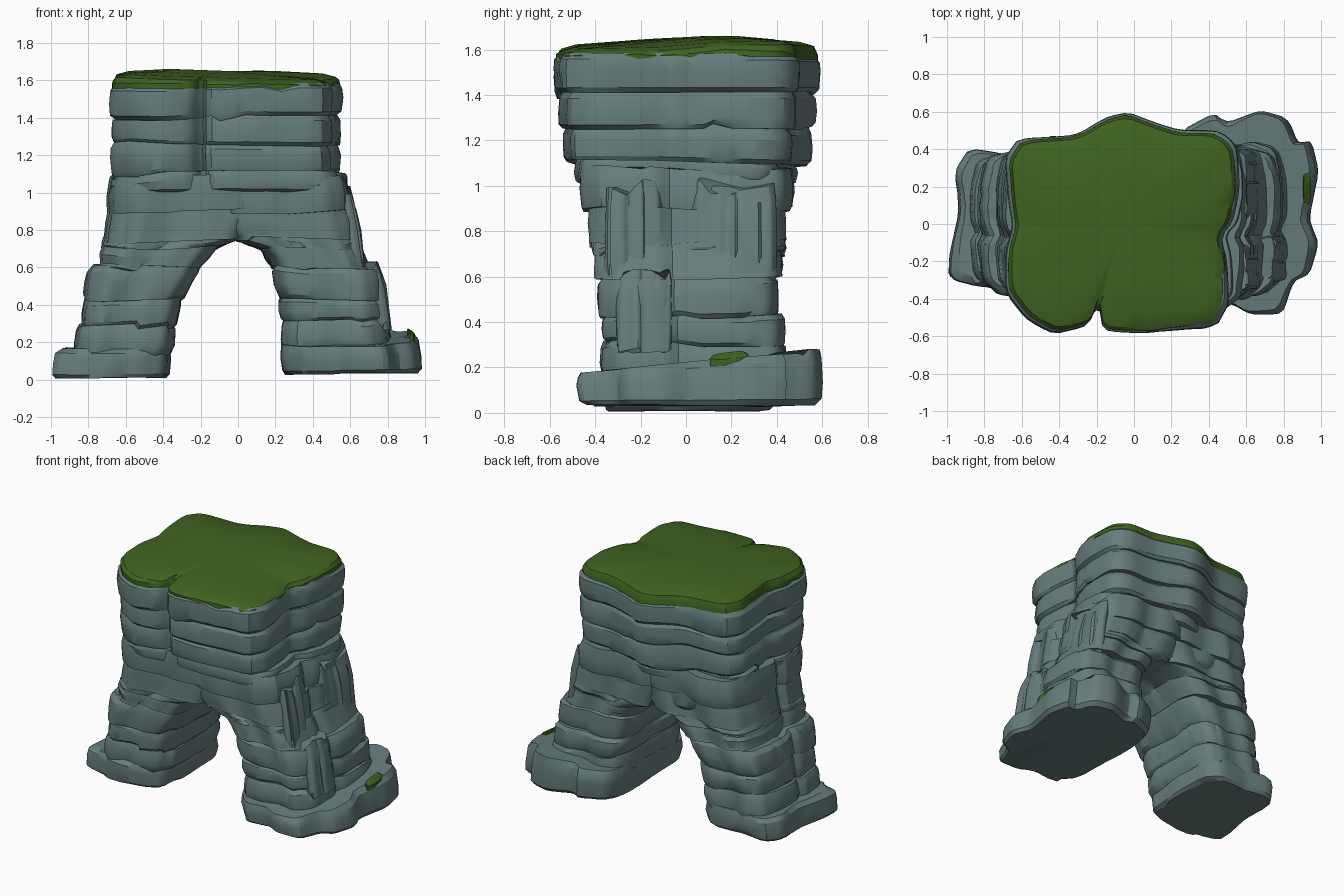
import bpy, bmesh, math, random
from mathutils import Vector

if "Cube" in bpy.data.objects:
    bpy.data.objects.remove(bpy.data.objects["Cube"])

random.seed(11)
N = 96  # points per cross-section


def material(name, rgb):
    m = bpy.data.materials.new(name)
    m.diffuse_color = (*rgb, 1)
    m.use_nodes = True
    m.node_tree.nodes["Principled BSDF"].inputs["Base Color"].default_value = m.diffuse_color
    return m


ROCK = material("blue grey rock", (0.135, 0.205, 0.205))
MOSS = material("moss green", (0.05, 0.125, 0.014))


def outline(pts):
    """Slightly chip corners, resample evenly, normalise to the -1..1 square."""
    p = [Vector(q) for q in pts]
    p = [v for a, b in zip(p, p[1:] + p[:1]) for v in (a.lerp(b, .15), a.lerp(b, .85))]
    seg = [(b - a).length for a, b in zip(p, p[1:] + p[:1])]
    total, out, i, acc = sum(seg), [], 0, 0
    for k in range(N):
        d = total * k / N
        while acc + seg[i] < d:
            acc += seg[i]
            i += 1
        out.append(p[i].lerp(p[(i + 1) % len(p)], (d - acc) / seg[i]))
    x0, x1 = min(v.x for v in out), max(v.x for v in out)
    y0, y1 = min(v.y for v in out), max(v.y for v in out)
    return [((2 * v.x - x0 - x1) / (x1 - x0), (2 * v.y - y0 - y1) / (y1 - y0)) for v in out]


def knots(n, amp):
    """Random values joined by straight runs, giving faceted variation round a ring."""
    at = sorted(random.sample(range(N), n))
    r = [random.uniform(-amp, amp) for _ in range(n)]
    res = [0] * N
    for i in range(n):
        gap = (at[(i + 1) % n] - at[i]) % N or N
        for k in range(gap):
            res[(at[i] + k) % N] = r[i] + (r[(i + 1) % n] - r[i]) * k / gap
    return res


def skin(name, rings, mat, centre_z=None):
    bm = bmesh.new()
    vs = [[bm.verts.new(c) for c in ring] for ring in rings]
    for a, b in zip(vs, vs[1:]):
        for i in range(N):
            j = (i + 1) % N
            bm.faces.new((a[i], a[j], b[j], b[i]))
    bm.faces.new(vs[0][::-1])
    if centre_z is None:
        bm.faces.new(vs[-1])
    else:
        c = bm.verts.new((-.05, .02, centre_z))
        for i in range(N):
            bm.faces.new((vs[-1][i], vs[-1][(i + 1) % N], c))
    bmesh.ops.recalc_face_normals(bm, faces=bm.faces)
    me = bpy.data.meshes.new(name)
    bm.to_mesh(me)
    bm.free()
    ob = bpy.data.objects.new(name, me)
    bpy.context.collection.objects.link(ob)
    me.materials.append(mat)
    bpy.ops.object.select_all(action='DESELECT')
    ob.select_set(True)
    bpy.context.view_layer.objects.active = ob
    bpy.ops.object.shade_smooth_by_angle(angle=math.radians(28))
    return ob


def strata(name, shape, slabs, tilt=(0, 0), wave=.02, amp=.022):
    """Stack of weathered slabs: (z0, z1, x0, x1 at bottom, x0, x1 at top, y0, y1, groove)."""
    rings = []
    low = knots(9, wave * .5)
    for s, (z0, z1, ax0, ax1, bx0, bx1, y0, y1, g) in enumerate(slabs):
        high = knots(11, wave)
        jit = knots(15, amp)
        jit2 = [a * .7 + b for a, b in zip(jit, knots(13, amp * .6))]
        deep, deep2, bulge = knots(12, .9), knots(12, .9), knots(9, .2)
        h = z1 - z0
        for f, inset, j, var in ((0, g, jit, deep), (.12, .002, jit, deep), (.5, -.004, jit2, deep),
                                 (.84, 0, jit2, deep2), (1, g, jit2, deep2)):
            x0, x1 = ax0 + (bx0 - ax0) * f, ax1 + (bx1 - ax1) * f
            ring = []
            for k, (u, v) in enumerate(shape):
                ins = inset * (1 + var[k])
                hx, hy = (x1 - x0) / 2 - ins, (y1 - y0) / 2 - ins
                x = (x0 + x1) / 2 + u * hx * (1 + j[k])
                y = (y0 + y1) / 2 + v * hy * (1 + j[k])
                fz = f + (bulge[k] if f == .5 else 0)
                lean = (tilt[0] * x + tilt[1] * y) * (f if s == 0 else 1)
                z = z0 + h * fz + low[k] * (1 - fz) + high[k] * fz + lean
                ring.append((x, y, max(z, 0)))
            rings.append(ring)
        low = high
    return skin(name, rings, ROCK)


# Plan outlines, read from above
TOP = outline([(-.67, .36), (-.65, .1), (-.63, 0), (-.67, -.15), (-.67, -.36), (-.56, -.5), (-.42, -.58),
               (-.24, -.54), (-.185, -.42), (-.16, -.57), (.05, -.58), (.28, -.55), (.44, -.54), (.5, -.42),
               (.49, -.2), (.46, -.06), (.52, .02), (.55, .2), (.54, .42), (.45, .5), (.25, .5), (.1, .55),
               (-.03, .6), (-.13, .58), (-.3, .48), (-.6, .46)])
RIGHT_FOOT = outline([(.24, .5), (.22, .1), (.23, -.3), (.36, -.44), (.52, -.42), (.62, -.48), (.8, -.48),
                      (.85, -.31), (.94, -.27), (.98, -.1), (.93, .03), (.99, .28), (.95, .45), (.88, .43),
                      (.82, .57), (.68, .61), (.5, .54), (.43, .59)])
LEFT_FOOT = outline([(-.36, .3), (-.45, .38), (-.65, .37), (-.88, .4), (-.96, .28), (-.93, .08),
                     (-1, -.22), (-.97, -.31), (-.8, -.34), (-.68, -.37), (-.5, -.35), (-.38, -.3), (-.35, 0)][::-1])
LEG = outline([(-1, -.6), (-.8, -.95), (-.3, -1), (.1, -.94), (.6, -1), (.92, -.8), (1, -.3), (.88, -.16),
               (1, 0), (.98, .5), (.85, .9), (.4, 1), (0, .93), (-.5, 1), (-.85, .9), (-1, .6), (-.96, 0)])
LEFT_LEG = [(-u, v) for u, v in LEG][::-1]

# Broad feet
strata("left_foot", LEFT_FOOT, [(0.01, .165, -1, -.36, -.98, -.36, -.36, .39, .022)], wave=.012)
strata("right_foot", RIGHT_FOOT, [(.03, .21, .23, .99, .22, .96, -.48, .6, .022)], tilt=(.02, .08), wave=.014)

# Layered legs, smooth above the knee where they lean together into the arch
strata("left_leg", LEFT_LEG, [
    (.12, .29, -.88, -.36, -.86, -.33, -.34, .37, .014),
    (.29, .43, -.84, -.33, -.82, -.30, -.36, .37, .014),
    (.43, .60, -.83, -.29, -.80, -.20, -.38, .38, .014),
    (.60, .70, -.74, -.20, -.73, -.11, -.39, .40, .0),
    (.70, .745, -.73, -.11, -.72, .03, -.41, .41, .0),
    (.745, .90, -.72, .04, -.70, .14, -.42, .42, .0),
    (.90, 1.08, -.70, .14, -.68, .14, -.46, .46, .006)])
strata("right_leg", LEG, [
    (.14, .31, .23, .82, .23, .80, -.37, .44, .014),
    (.31, .43, .23, .80, .22, .79, -.37, .43, .014),
    (.43, .60, .22, .79, .18, .77, -.38, .41, .014),
    (.60, .70, .18, .71, .12, .66, -.40, .42, .0),
    (.70, .745, .12, .66, -.02, .65, -.41, .43, .0),
    (.745, .90, -.03, .64, -.12, .62, -.42, .44, .0),
    (.90, 1.08, -.12, .61, -.12, .58, -.46, .47, .006)])

# Lintel core and the overhanging upper block
strata("arch_lintel", LEG, [(.79, 1.04, -.5, .42, -.6, .5, -.40, .42, .02)])
strata("upper_block", TOP, [
    (1.0, 1.10, -.68, .57, -.68, .58, -.49, .49, .018),
    (1.10, 1.265, -.68, .55, -.68, .54, -.54, .55, .016),
    (1.265, 1.40, -.675, .55, -.68, .55, -.56, .57, .016),
    (1.40, 1.575, -.68, .55, -.68, .55, -.58, .59, .02)], amp=.014)

# Split rock plates leaning on the outer right side
for i, (x, y0, y1, z0, z1) in enumerate([(.645, -.36, -.1, .6, .98), (.65, .02, .4, .58, 1.0),
                                         (.79, -.3, -.06, .28, .58)]):
    strata(f"side_plate_{i + 1}", LEG, [(z0, z1, x - .16, x + .035, x - .2, x - .03, y0, y1, .012)],
           wave=.06, amp=.12)

# Moss blanket with a ragged lower rim
rag = [random.uniform(-.012, .008) + w for w in knots(22, .018)]
swell = knots(9, .014)
moss = []
for scale, z, ragged in ((.93, 1.56, 0), (.985, 1.555, 1), (.985, 1.588, .3), (.955, 1.615, 0),
                         (.85, 1.632, 0), (.5, 1.645, 0)):
    moss.append([(-.065 + u * .615 * (scale + rag[k] * ragged * .5), .005 + v * .585 * (scale + rag[k] * ragged * .5),
                  z + rag[k] * ragged + swell[k] * scale + (0 if ragged else .012 * v - .008 * u))
                 for k, (u, v) in enumerate(TOP)])
skin("moss_cap", moss, MOSS, 1.65)

# Small moss patch on the upper rim of the right foot
patch = [[(.925 + u * .022 * s, .19 + v * .085 * s, z + .09 * v * .085 - .012 * u) for u, v in RIGHT_FOOT]
         for s, z in ((1, .22), (1, .25), (.8, .256))]
skin("foot_moss_patch", patch, MOSS)
